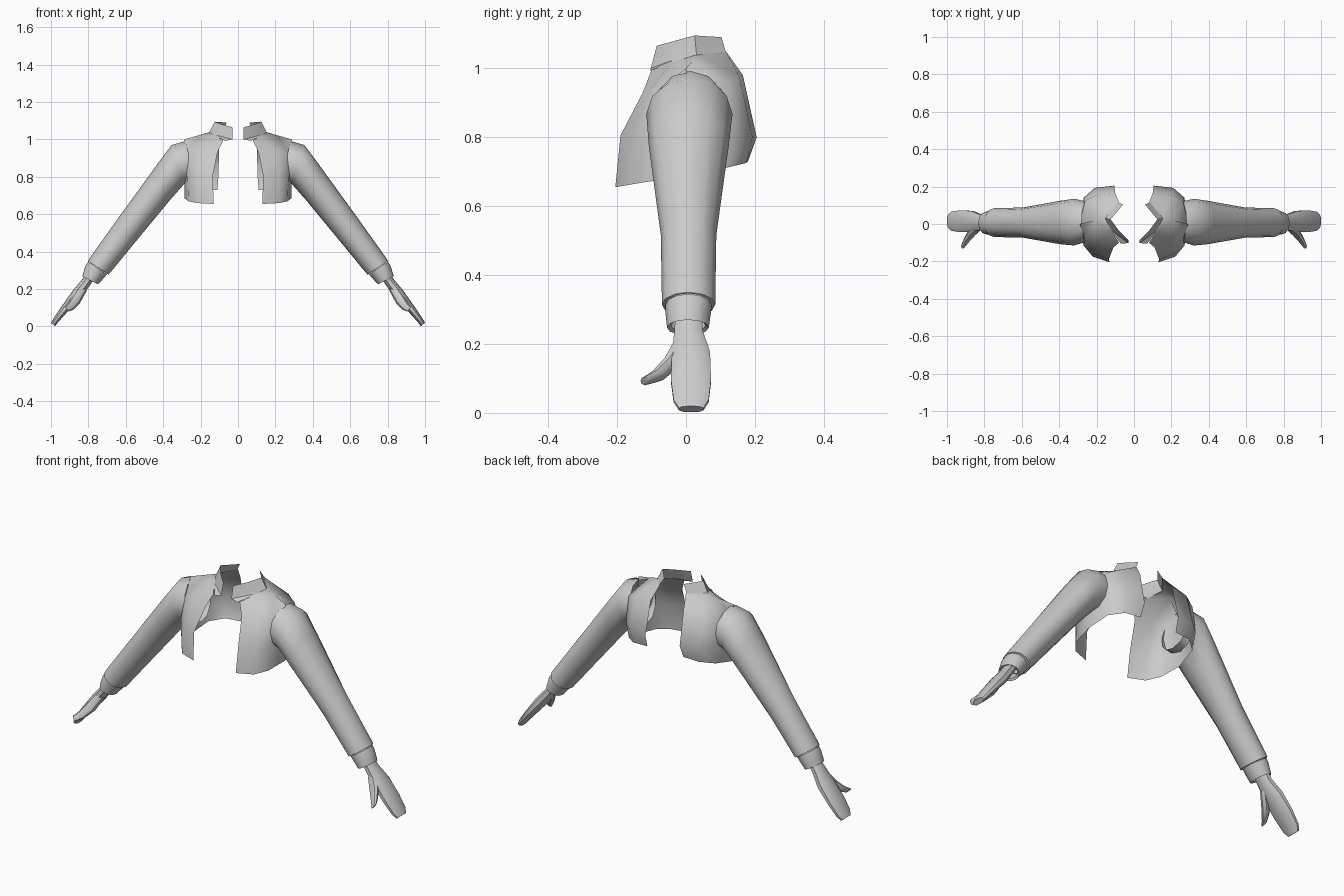
import bpy, bmesh, math
from mathutils import Vector

if "Cube" in bpy.data.objects:
    bpy.data.objects.remove(bpy.data.objects["Cube"])

grey = bpy.data.materials.new("plain grey")
grey.diffuse_color = (0.6, 0.6, 0.6, 1)
grey.use_nodes = True
grey.node_tree.nodes["Principled BSDF"].inputs["Base Color"].default_value = grey.diffuse_color


def finish(name, bm, angle=40):
    """Turn a bmesh into a smooth, mirrored object."""
    bmesh.ops.remove_doubles(bm, verts=bm.verts, dist=0.0005)
    bmesh.ops.recalc_face_normals(bm, faces=bm.faces)
    me = bpy.data.meshes.new(name)
    bm.to_mesh(me)
    bm.free()
    me.materials.append(grey)
    ob = bpy.data.objects.new(name, me)
    bpy.context.collection.objects.link(ob)
    ob.modifiers.new("both sides", 'MIRROR').use_mirror_merge = False
    bpy.ops.object.select_all(action='DESELECT')
    ob.select_set(True)
    bpy.context.view_layer.objects.active = ob
    bpy.ops.object.shade_smooth_by_angle(angle=math.radians(angle))
    return ob


def sheet(bm, columns):
    """Quads between neighbouring columns of points."""
    grid = [[bm.verts.new(p) for p in col] for col in columns]
    for a, b in zip(grid, grid[1:]):
        for i in range(len(a) - 1):
            bm.faces.new((a[i], b[i], b[i + 1], a[i + 1]))
    return grid


def tube(bm, rings, sides=12, power=1.0, start=False, end=False):
    """Loft ovals; a ring is (top x, top z, bottom x, bottom z, y min, y max)."""
    loops = []
    for tx, tz, bx, bz, y0, y1 in rings:
        mid = Vector(((tx + bx) / 2, (y0 + y1) / 2, (tz + bz) / 2))
        up = Vector(((tx - bx) / 2, 0, (tz - bz) / 2))
        side = Vector((0, (y1 - y0) / 2, 0))
        loop = []
        for k in range(sides):
            a = 2 * math.pi * k / sides
            c, s = math.cos(a), math.sin(a)
            c = math.copysign(abs(c) ** power, c)
            s = math.copysign(abs(s) ** power, s)
            loop.append(bm.verts.new(mid + up * c + side * s))
        loops.append(loop)
    for a, b in zip(loops, loops[1:]):
        for k in range(sides):
            j = (k + 1) % sides
            bm.faces.new((a[k], a[j], b[j], b[k]))
    if start:
        bm.faces.new(loops[0])
    if end:
        bm.faces.new(loops[-1])


# Jacket panel: columns run from the front opening round the side to the back
shoulder = (.21, .02, 1.022)
bm = bmesh.new()
cols = sheet(bm, [
    [(.13, -.205, .655), (.135, -.19, .805), (.11, -.125, .93), (.08, -.10, .995)],
    [(.22, -.175, .66), (.22, -.155, .805), (.20, -.10, .94), (.115, -.045, 1.015)],
    [(.265, -.115, .67), (.27, -.115, .81), (.262, -.085, .935), shoulder],
    [(.285, 0, .685), (.288, 0, .80), (.29, 0, .93), (.29, 0, 1.0)],
    [(.265, .12, .712), (.27, .14, .81), (.262, .125, .95), shoulder],
    [(.20, .175, .725), (.21, .193, .80), (.20, .155, .975), (.15, .03, 1.04)],
    [(.11, .18, .73), (.105, .205, .80), (.10, .165, .98), (.08, .115, 1.05)],
])
bm.faces.new((cols[1][3], cols[2][3], cols[5][3]))
finish("jacket_panel", bm, 60)

# Standing collar, open at front and back
bm = bmesh.new()
sheet(bm, [
    [(.07, -.105, .993), (.03, -.102, 1.0), (.03, -.085, 1.065)],
    [(.115, -.045, 1.015), (.112, -.042, 1.022), (.085, -.03, 1.08)],
    [(.155, .03, 1.038), (.15, .03, 1.045), (.125, .025, 1.095)],
    [(.085, .115, 1.048), (.08, .113, 1.055), (.06, .103, 1.09)],
])
finish("collar", bm, 30)

# Sleeve, open at the shoulder
bm = bmesh.new()
tube(bm, [
    (.28, .992, .23, .76, -.095, .12),
    (.355, .97, .285, .765, -.115, .135),
    (.43, .87, .36, .68, -.108, .124),
    (.64, .58, .55, .45, -.073, .088),
    (.79, .37, .683, .288, -.07, .085),
    (.802, .35, .692, .278, -.07, .085),
    (.80, .347, .70, .282, -.058, .072),
])
finish("sleeve", bm)

# Cuff
bm = bmesh.new()
tube(bm, [
    (.802, .345, .700, .280, -.06, .074),
    (.815, .325, .715, .262, -.06, .073),
    (.833, .27, .748, .225, -.055, .066),
    (.822, .272, .757, .236, -.043, .056),
])
finish("cuff", bm)

# Mitten-like hand
bm = bmesh.new()
tube(bm, [
    (.805, .295, .765, .26, -.033, .05),
    (.835, .25, .795, .215, -.035, .05),
    (.885, .19, .843, .15, -.043, .072),
    (.945, .105, .91, .08, -.046, .075),
    (.985, .045, .96, .025, -.038, .068),
    (1.0, .02, .978, .002, -.022, .052),
], 10, .8, True, True)
finish("hand", bm)

# Thumb
bm = bmesh.new()
tube(bm, [
    (.845, .225, .81, .19, -.035, .01),
    (.885, .165, .845, .125, -.07, -.015),
    (.908, .125, .88, .09, -.105, -.06),
    (.925, .105, .905, .08, -.132, -.105),
], 8, 1.0, True, True)
finish("thumb", bm)
